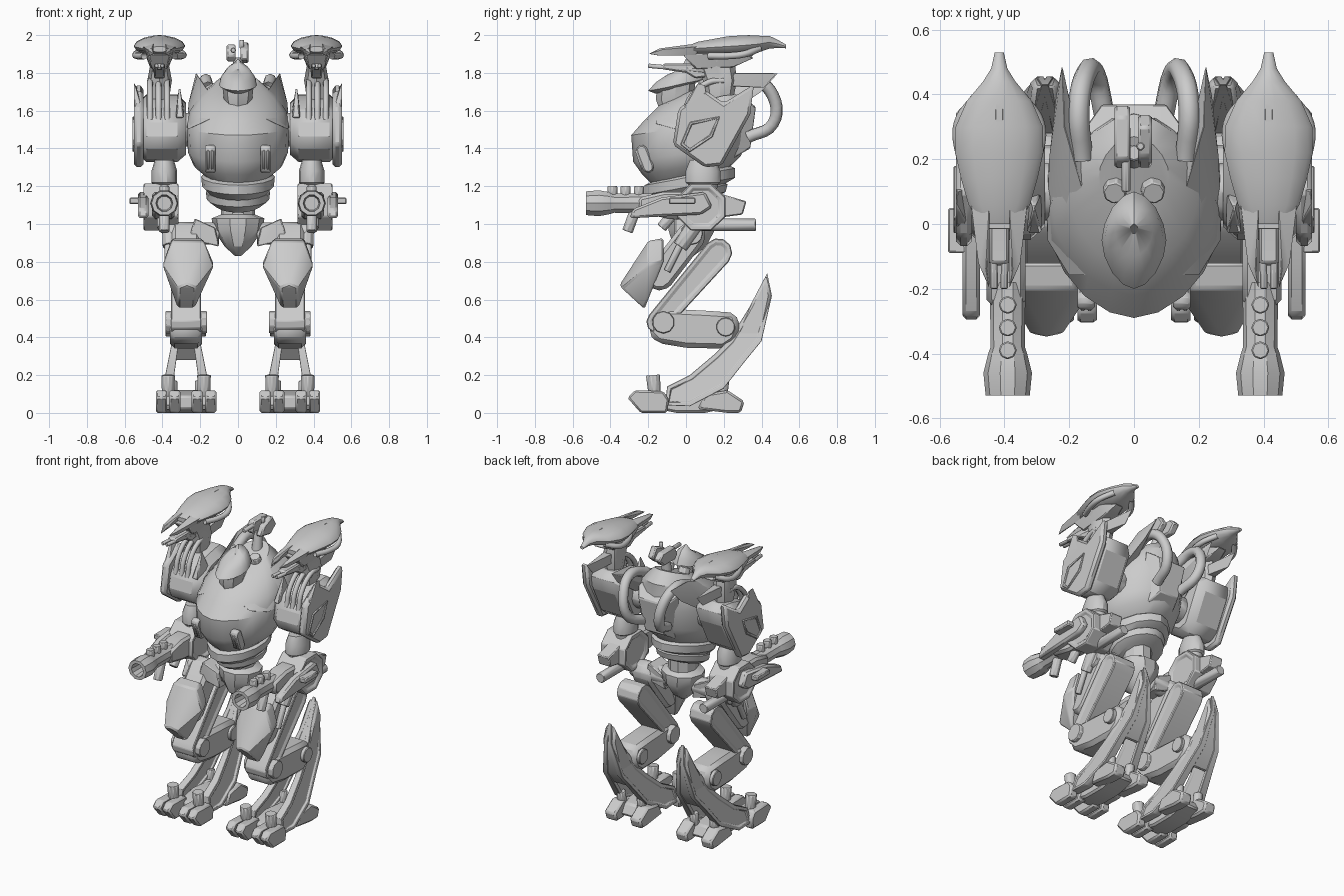
import bpy, bmesh, math
from mathutils import Vector


def finish(name, bm, mirror=True, bevel=0.0):
    bmesh.ops.recalc_face_normals(bm, faces=bm.faces)
    me = bpy.data.meshes.new(name)
    bm.to_mesh(me)
    bm.free()
    ob = bpy.data.objects.new(name, me)
    bpy.context.collection.objects.link(ob)
    if bevel:
        m = ob.modifiers.new("Bevel", 'BEVEL')
        m.width, m.segments, m.limit_method = bevel, 1, 'ANGLE'
    if mirror:
        ob.modifiers.new("Mirror", 'MIRROR').use_mirror_merge = False
    return ob


def loft(name, secs, axis='z', n=12, pw=1.0, drop=0.0, mirror=True):
    """Sections (t, centre a, centre b, radius a, radius b); drop lowers the front."""
    bm = bmesh.new()
    rings = []
    for t, a, b, ra, rb in secs:
        ring = []
        for i in range(n):
            w = 2 * math.pi * i / n
            c, s = math.cos(w), math.sin(w)
            u = a + ra * math.copysign(abs(c) ** pw, c)
            v = b + rb * math.copysign(abs(s) ** pw, s)
            ring.append(bm.verts.new((u, v, t + drop * s) if axis == 'z' else (u, t, v)))
        rings.append(ring)
    for r, q in zip(rings, rings[1:]):
        for i in range(n):
            bm.faces.new((r[i], r[(i + 1) % n], q[(i + 1) % n], q[i]))
    bm.faces.new(rings[0])
    bm.faces.new(rings[-1])
    return finish(name, bm, mirror)


def prism(name, pts, x0, x1, bevel=0.01, inset=0.0, depth=0.0, mirror=True, warp=None):
    """Side (y, z) outline extruded along x, optionally with recessed side panels."""
    bm = bmesh.new()
    a = [bm.verts.new((x0, y, z)) for y, z in pts]
    b = [bm.verts.new((x1, y, z)) for y, z in pts]
    caps = [bm.faces.new(a), bm.faces.new(b)]
    for i in range(len(pts)):
        j = (i + 1) % len(pts)
        bm.faces.new((a[i], a[j], b[j], b[i]))
    bmesh.ops.recalc_face_normals(bm, faces=bm.faces)
    if inset:
        bmesh.ops.inset_individual(bm, faces=caps, thickness=inset)
        bmesh.ops.inset_individual(bm, faces=caps, thickness=0.006, depth=-depth)
    if warp:
        for v in bm.verts:
            v.co.x = warp(v.co)
    return finish(name, bm, mirror, bevel)


def hull(name, pts, bevel=0.006, mirror=True):
    bm = bmesh.new()
    for p in pts:
        bm.verts.new(p)
    r = bmesh.ops.convex_hull(bm, input=bm.verts)
    bmesh.ops.delete(bm, geom=list({v for v in r["geom_interior"] if isinstance(v, bmesh.types.BMVert)}), context='VERTS')
    bmesh.ops.dissolve_limit(bm, angle_limit=0.03, verts=bm.verts, edges=bm.edges)
    return finish(name, bm, mirror, bevel)


def rod(name, p, q, r1, r2=None, n=12, mirror=True, bevel=0.004):
    p, q = Vector(p), Vector(q)
    bm = bmesh.new()
    bmesh.ops.create_cone(bm, cap_ends=True, segments=n, radius1=r1, radius2=r1 if r2 is None else r2, depth=(q - p).length)
    rot = (q - p).to_track_quat('Z', 'Y')
    for v in bm.verts:
        v.co = rot @ v.co + (p + q) / 2
    return finish(name, bm, mirror, bevel)


def tube(name, pts, r):
    cu = bpy.data.curves.new(name, 'CURVE')
    cu.dimensions, cu.bevel_depth, cu.bevel_resolution, cu.resolution_u = '3D', r, 2, 5
    sp = cu.splines.new('BEZIER')
    sp.bezier_points.add(len(pts) - 1)
    for bp, p in zip(sp.bezier_points, pts):
        bp.co, bp.handle_left_type, bp.handle_right_type = p, 'AUTO', 'AUTO'
    ob = bpy.data.objects.new(name, cu)
    bpy.context.collection.objects.link(ob)
    ob.modifiers.new("Mirror", 'MIRROR').use_mirror_merge = False


def capsule(p, q, r1, r2, k=5):
    """Side outline of a round-ended beam."""
    w = math.atan2(q[1] - p[1], q[0] - p[0])
    arc = lambda c, r, s: [(c[0] + r * math.cos(s + math.pi * i / k), c[1] + r * math.sin(s + math.pi * i / k)) for i in range(k + 1)]
    return arc(q, r2, w - math.pi / 2) + arc(p, r1, w + math.pi / 2)


# Torso, raised shoulder fins and chest vents
loft("torso", [(1.25, 0, .03, .16, .2), (1.31, 0, .03, .235, .26), (1.38, 0, .02, .265, .30), (1.52, 0, .03, .272, .32),
               (1.60, 0, .06, .255, .28), (1.68, 0, .10, .20, .24), (1.75, 0, .14, .11, .13)], n=20, pw=1.1, drop=.05, mirror=False)
hull("shoulder_fin", [(.08, -.16, 1.59), (.2, -.16, 1.53), (.268, -.05, 1.5), (.27, .1, 1.5), (.262, .2, 1.64), (.14, .05, 1.68),
                      (.215, .3, 1.79), (.222, .49, 1.8), (.24, .4, 1.7), (.17, .25, 1.66)])
hull("back_pack", [(x * s, y, z) for s in (1, -1) for x, y, z in
                   ((.1, .37, 1.62), (.15, .3, 1.67), (.07, .34, 1.4), (.12, .2, 1.32), (.08, .2, 1.75))], mirror=False)
prism("chest_vent_frame", capsule((-.2, 1.3), (-.235, 1.39), .03, .03), .12, .175, .008)
for x in (.137, .158):
    rod("vent_bar", (x, -.23, 1.29), (x, -.265, 1.39), .008, n=6)
tube("back_hose", [(.16, .2, 1.72), (.17, .36, 1.76), (.15, .46, 1.68), (.12, .46, 1.53), (.09, .33, 1.46)], .033)

# Waist bands and pelvis
loft("waist_band_upper", [(1.17, 0, .02, .16, .19), (1.2, 0, .02, .19, .24), (1.25, 0, .02, .195, .24), (1.27, 0, .02, .17, .2)],
     n=16, pw=1.1, drop=.045, mirror=False)
loft("waist_band_lower", [(1.1, 0, .03, .12, .13), (1.13, 0, .03, .165, .18), (1.17, 0, .03, .17, .19), (1.19, 0, .03, .14, .16)],
     n=16, pw=1.1, drop=.04, mirror=False)
loft("pelvis", [(.83, 0, .02, .015, .02), (.88, 0, .02, .07, .09), (.97, 0, .03, .13, .13), (1.03, 0, .03, .14, .13),
                (1.05, 0, .03, .09, .1), (1.16, 0, .03, .09, .1)], n=10, mirror=False)
hull("hip_bracket", [(.1, -.06, .88), (.1, .08, .88), (.12, -.05, .98), (.12, .09, .98), (.23, -.06, 1.03), (.23, .08, 1.03),
                     (.26, -.06, .92), (.26, .08, .92)])

# Head
loft("face", [(1.58, 0, -.05, .05, .08), (1.66, 0, -.06, .075, .1), (1.75, 0, -.05, .085, .1)], n=8, mirror=False)
loft("helmet", [(1.72, 0, -.05, .07, .11), (1.735, 0, -.05, .1, .15), (1.78, 0, -.04, .09, .12), (1.82, 0, -.025, .058, .075),
                (1.845, 0, -.015, .012, .015)], n=16, pw=1.15, drop=.03, mirror=False)

# Turret on the back
rod("turret_post", (0, .2, 1.7), (0, .22, 1.88), .04, .025, mirror=False)
prism("turret_left_plate", [(.17, 1.89), (.2, 1.95), (.33, 1.95), (.37, 1.91), (.32, 1.86), (.2, 1.86)], -.06, -.012, .008, mirror=False)
prism("turret_right_plate", [(.17, 1.87), (.21, 1.93), (.3, 1.965), (.34, 1.9), (.28, 1.85)], .012, .055, .008, mirror=False)
rod("turret_barrel", (-.025, .1, 1.92), (-.025, .3, 1.92), .015, n=8, mirror=False)
rod("turret_sight", (.02, .24, 1.93), (.02, .24, 1.975), .014, n=8, mirror=False)
rod("neck_canister", (.055, .13, 1.68), (.06, .095, 1.77), .042, .036, n=8)

# Shoulders with recessed outer plates
outline = [(-.06, 1.42), (-.02, 1.58), (.08, 1.65), (.2, 1.68), (.31, 1.69), (.33, 1.6), (.2, 1.34), (.1, 1.32)]
prism("shoulder_drum", outline, .275, .53, .045)
prism("shoulder_plate", [(-.07, 1.42), (-.04, 1.61), (.1, 1.71), (.2, 1.64), (.36, 1.74), (.34, 1.58), (.19, 1.31), (.1, 1.3)],
      .5, .55, .015)
prism("shoulder_recess_frame", [(-.03, 1.42), (.02, 1.54), (.18, 1.57), (.14, 1.46), (.02, 1.38)], .5, .558, .004, .018, .035)
hull("shoulder_outer_horn", [(x, y, z) for x in (.5, .55) for y, z in ((-.03, 1.58), (.12, 1.62))] + [(.55, .06, 1.75), (.545, .1, 1.74)])
hull("shoulder_inner_horn", [(x, y, z) for x in (.285, .33) for y, z in ((-.03, 1.56), (.1, 1.6))] + [(.31, .05, 1.74)])
rod("shoulder_axle", (.2, .1, 1.5), (.3, .1, 1.5), .09)

# Shoulder-top pods: support rods, neck, shell, prongs and hoses
for x in (.375, .42, .465):
    tube("pod_support", [(x, -.01, 1.55), (x, .02, 1.66), (x, .12, 1.75), (x, .2, 1.76)], .016)
loft("pod_neck", [(1.66, .415, .18, .05, .07), (1.76, .415, .18, .065, .09), (1.84, .415, .16, .05, .1), (1.9, .415, .17, .08, .13)], n=8)
PX = .416
loft("pod_shell", [(.0, PX, 1.925, .06, .015), (.06, PX, 1.93, .095, .035), (.14, PX, 1.935, .118, .045), (.22, PX, 1.94, .136, .055),
                   (.3, PX, 1.945, .135, .055), (.38, PX, 1.952, .1, .046), (.44, PX, 1.962, .05, .035), (.48, PX, 1.955, .025, .024),
                   (.53, PX, 1.94, .014, .01)], 'y', 14, 1.1)
prism("pod_crest", [(.0, 1.94), (.15, 1.975), (.33, 2.0), (.46, 1.99), (.48, 1.96), (.2, 1.95)], PX - .022, PX + .022, .012)
hull("pod_underside", [(PX + s * w, y, z) for s in (1, -1) for w, y, z in
                       ((.06, -.02, 1.9), (.08, .25, 1.91), (.03, .36, 1.88), (.04, .05, 1.82), (.05, .25, 1.83))])
for s in (1, -1):
    hull("pod_prong", [(PX + s * x, y, z) for x, y, z in ((.03, .05, 1.955), (.09, .08, 1.94), (.06, .05, 1.89), (.065, -.12, 1.925),
                       (.05, -.14, 1.89), (.04, -.14, 1.93), (.03, -.2, 1.9))], .002)
    rod("pod_barrel", (PX + s * .022, .1, 1.81), (PX + s * .015, -.2, 1.838), .013, n=8)
    tube("pod_hose", [(PX + s * .08, .12, 1.89), (PX + s * .118, .22, 1.89), (PX + s * .123, .31, 1.9), (PX + s * .07, .39, 1.93)], .018)
prism("pod_lower_gun", [(-.13, 1.82), (-.12, 1.85), (.02, 1.85), (.1, 1.86), (.12, 1.78), (.05, 1.77), (0, 1.8)], PX - .03, PX + .03, .008)
hull("pod_tail", [(PX - .03, .25, 1.8), (PX + .03, .25, 1.8), (PX - .03, .22, 1.73), (PX + .03, .22, 1.73), (PX, .49, 1.8), (PX, .42, 1.72)])

# Arms and forearm cannons
loft("upper_arm", [(1.14, .39, .09, .06, .07), (1.21, .39, .09, .06, .08), (1.22, .39, .09, .068, .095), (1.28, .39, .09, .068, .095),
                   (1.34, .39, .09, .05, .07)], n=14)
octagon = [(.08 + .14 * math.cos(math.pi * (i + .5) / 4), 1.09 + .135 * math.sin(math.pi * (i + .5) / 4)) for i in range(8)]
prism("elbow_block", octagon, .315, .5, .02, .03, .01)
prism("forearm_body", [(-.25, 1.06), (-.25, 1.14), (-.12, 1.17), (.1, 1.17), (.2, 1.12), (.15, 1.02), (-.1, 1.03)], .335, .455, .015)
prism("forearm_side_plate", [(-.3, 1.03), (-.28, 1.08), (-.13, 1.14), (.1, 1.17), (.14, 1.09), (.08, 1.05), (-.12, 1.04)], .475, .53, .012)
hull("side_pin_bar", [(x, y, z) for x in (.48, .575) for y in (-.09, .05) for z in (1.105, 1.14)])
loft("cannon", [(-.18, .39, 1.11, .055, .055), (-.38, .39, 1.11, .053, .053), (-.4, .39, 1.11, .06, .06), (-.46, .39, 1.11, .075, .072),
                (-.53, .39, 1.11, .068, .066), (-.53, .39, 1.11, .045, .045), (-.44, .39, 1.11, .038, .038)], 'y', 10)
for y in (-.39, -.32, -.25):
    rod("cannon_stud", (.39, y, 1.15), (.39, y, 1.2), .028, n=8)
rod("cannon_foregrip", (.39, -.27, 1.07), (.39, -.31, .96), .03, n=8)
rod("exhaust_pipe", (.39, .08, .995), (.39, .37, .995), .033)
hull("elbow_wedge", [(x, y, z) for x in (.36, .45) for y, z in ((.15, 1.03), (.15, 1.17), (.32, 1.12), (.3, 1.05))])
rod("forearm_under_canister", (.36, .05, 1.0), (.36, -.03, .88), .045, .04, n=10)
rod("forearm_inner_pin", (.4, -.08, 1.04), (.4, -.13, .98), .03, n=8)

# Legs: thigh, knee armour, backward shin and ankle beam
LX = .275
prism("thigh", capsule((.03, .94), (-.14, .72), .075, .075), .2, .35, .02)
hull("knee_armour", [(.18, -.2, .91), (.35, -.2, .91), (.19, -.12, .925), (.35, -.12, .925), (.125, -.2, .78), (.4, -.2, .78),
                     (.15, -.12, .8), (.385, -.12, .8), (.22, -.34, .66), (.32, -.34, .66), (.23, -.22, .55), (.32, -.22, .55),
                     (.27, -.35, .68)], .01)
prism("shin", capsule((.17, .85), (-.15, .48), .075, .06), .195, .355, .022, .025, .008)
prism("ankle_beam", [(-.2, .42), (-.17, .52), (-.08, .55), (.12, .54), (.26, .53), (.29, .45), (.26, .38), (.2, .34), (.0, .345), (-.15, .37)],
      .19, .36, .025)
rod("ankle_front_pin", (.165, -.12, .48), (.385, -.12, .48), .06, n=10)
rod("ankle_rear_pin", (.17, .21, .455), (.385, .21, .455), .05, n=14)
rod("hip_joint", (.1, .03, .95), (.37, .03, .95), .06)
rod("thigh_piston", (.37, .0, .95), (.37, -.1, .75), .02, n=8)

# Curved heel blades: forked below, meeting in a point above
blade = [(.43, .74), (.455, .62), (.40, .38), (.31, .27), (.2, .13), (.02, .035), (-.11, .04), (-.1, .14), (.02, .2), (.15, .31), (.23, .39), (.33, .55)]
for s in (1, -1):
    spread = lambda c, s=s: LX + s * (max(.0, .112 - .17 * max(0, c.z - .05)) + (c.x - .03) * max(.35, 1 - c.z))
    prism("heel_blade_fork", blade, 0, .06, .008, .022, .012, warp=spread)
prism("heel_blade_core", [(.425, .73), (.45, .62), (.398, .385), (.3, .27), (.22, .36), (.325, .54)], LX - .055, LX + .055, .014,
      warp=lambda c: LX + (c.x - LX) * (1.1 - c.z * .9) * 1.5)

# Feet: sole, split toes and toe canisters
prism("foot_sole", [(-.15, .02), (-.15, .09), (.0, .12), (.2, .1), (.24, .03), (.1, .0), (-.05, .0)], .2, .35, .012)
for s in (1, -1):
    cx = LX + s * .095
    for d in (-.035, .035):
        prism("front_toe", [(-.31, .08), (-.27, .12), (-.12, .115), (-.09, .07), (-.1, .0), (-.24, .0)], cx + d - .03, cx + d + .03, .01)
    prism("rear_toe", [(.06, .02), (.1, .1), (.22, .12), (.31, .06), (.29, .0), (.22, .0)], cx - .05, cx + .035, .012)
    rod("toe_canister", (cx, -.165, .09), (cx, -.175, .2), .034, .038, n=10)
    rod("rear_canister", (cx - s * .02, .19, .09), (cx - s * .02, .2, .17), .03, n=10)

# Keep hard edges while smoothing curved surfaces
bpy.ops.object.select_all(action='DESELECT')
for ob in bpy.context.scene.objects:
    if ob.type == 'MESH':
        ob.select_set(True)
        bpy.context.view_layer.objects.active = ob
bpy.ops.object.shade_smooth_by_angle(angle=math.radians(32))
